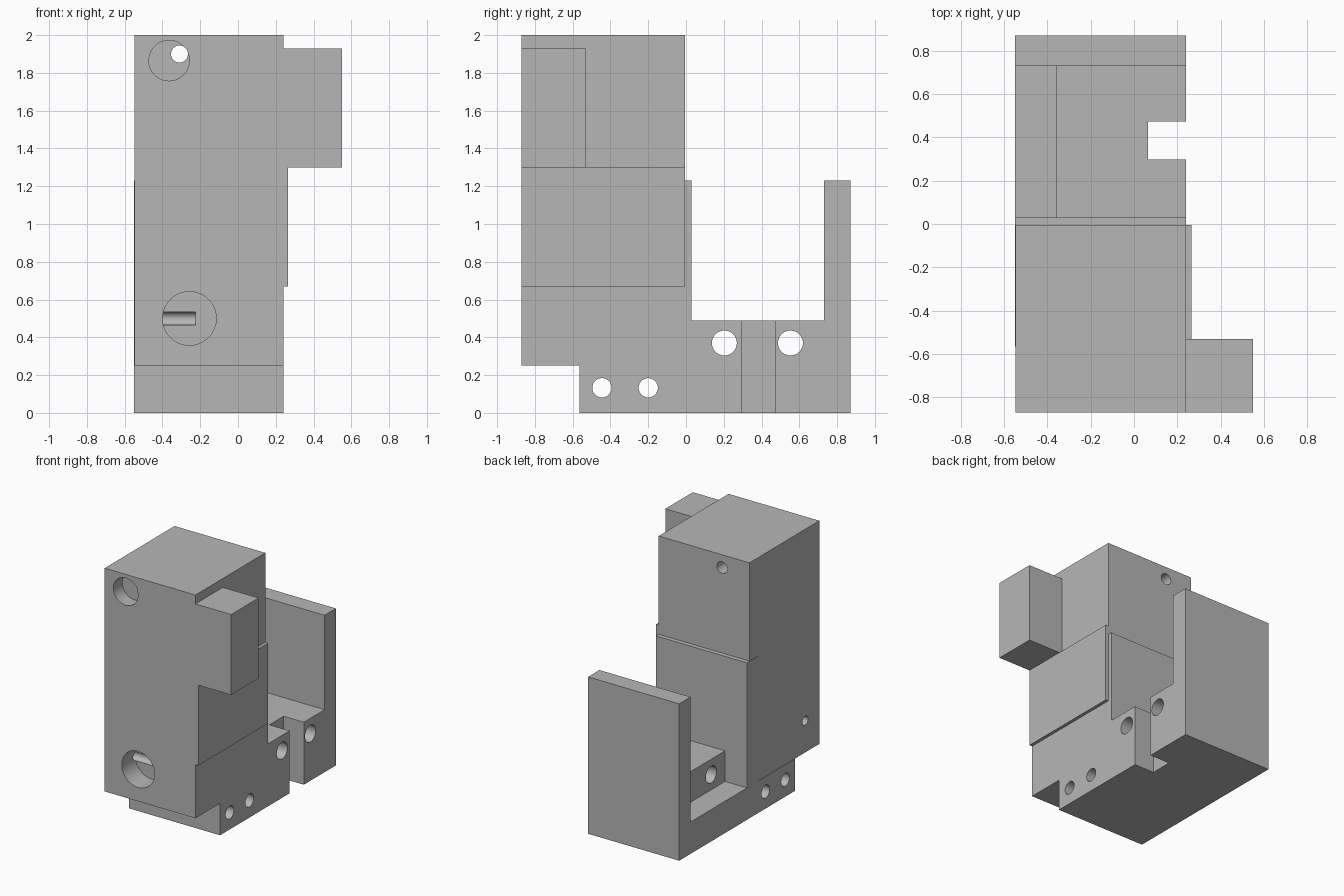
import bpy, bmesh, math
from mathutils import Matrix, Vector

if "Cube" in bpy.data.objects:
    bpy.data.objects.remove(bpy.data.objects["Cube"])

grey = bpy.data.materials.new("grey metal")
grey.diffuse_color = (0.47, 0.47, 0.47, 1)
grey.use_nodes = True
grey.node_tree.nodes["Principled BSDF"].inputs["Base Color"].default_value = grey.diffuse_color


def make_object(name, bm):
    bmesh.ops.recalc_face_normals(bm, faces=bm.faces)
    mesh = bpy.data.meshes.new(name)
    bm.to_mesh(mesh)
    bm.free()
    mesh.materials.append(grey)
    ob = bpy.data.objects.new(name, mesh)
    bpy.context.collection.objects.link(ob)
    return ob


def box(name, x, y, z):
    bm = bmesh.new()
    bmesh.ops.create_cube(bm, size=1)
    for v in bm.verts:
        v.co = Vector([(a + b) / 2 + c * (b - a) for (a, b), c in zip((x, y, z), v.co)])
    return make_object(name, bm)


def extrude_x(name, profile, x0, x1):
    bm = bmesh.new()
    face = bm.faces.new([bm.verts.new((x0, y, z)) for y, z in profile])
    new = bmesh.ops.extrude_face_region(bm, geom=[face])["geom"]
    bmesh.ops.translate(bm, vec=(x1 - x0, 0, 0),
                        verts=[g for g in new if isinstance(g, bmesh.types.BMVert)])
    return make_object(name, bm)


def cylinder(name, start, end, radius):
    a, b = Vector(start), Vector(end)
    bm = bmesh.new()
    rot = (b - a).to_track_quat('Z', 'Y').to_matrix().to_4x4()
    bmesh.ops.create_cone(bm, cap_ends=True, segments=48, radius1=radius, radius2=radius,
                          depth=(b - a).length, matrix=Matrix.Translation((a + b) / 2) @ rot)
    return make_object(name, bm)


# U-shaped bracket with a foot running under the upright block
body = extrude_x("bracket_body", [
    (-0.565, 0), (0.87, 0), (0.87, 1.23), (0.73, 1.23), (0.73, 0.25),
    (0.03, 0.25), (0.03, 1.23), (-0.11, 1.23), (-0.11, 0.25), (-0.565, 0.25)], -0.55, 0.24)

# Solid parts joined to the bracket
added = [
    box("upright_block", (-0.547, 0.24), (-0.87, -0.005), (0.25, 2.0)),
    box("side_pad", (0.1, 0.265), (-0.87, -0.005), (0.67, 1.30)),
    box("side_arm", (0.1, 0.55), (-0.87, -0.53), (1.30, 1.93)),
    box("raised_floor", (-0.36, 0.24), (0.0, 0.8), (0.1, 0.49)),
]

# Notch, front recesses and bored holes
removed = [
    box("notch", (0.065, 0.4), (0.297, 0.473), (-0.1, 0.6)),
    cylinder("upper_recess", (-0.365, -1, 1.865), (-0.365, -0.76, 1.865), 0.107),
    cylinder("upper_hole", (-0.31, -1, 1.90), (-0.31, 0.2, 1.90), 0.045),
    cylinder("lower_recess", (-0.257, -1, 0.50), (-0.257, -0.70, 0.50), 0.142),
    cylinder("side_hole", (-0.7, -0.695, 0.50), (-0.225, -0.695, 0.50), 0.035),
]
for y, z, r in [(-0.445, 0.133, 0.051), (-0.20, 0.133, 0.051),
                (0.203, 0.37, 0.066), (0.553, 0.37, 0.066)]:
    removed.append(cylinder("cross_hole", (-0.8, y, z), (0.5, y, z), r))

for operation, parts in (('UNION', added), ('DIFFERENCE', removed)):
    for part in parts:
        mod = body.modifiers.new(part.name, 'BOOLEAN')
        mod.operation = operation
        mod.solver = 'EXACT'
        mod.object = part

# Bake the joined shape and drop the helper solids
bpy.context.view_layer.update()
depsgraph = bpy.context.evaluated_depsgraph_get()
result = bpy.data.meshes.new_from_object(body.evaluated_get(depsgraph))
body.modifiers.clear()
body.data = result
result.materials.clear()
result.materials.append(grey)
for p in result.polygons:
    p.material_index = 0
for part in added + removed:
    bpy.data.objects.remove(part)

# Smooth the bores, keep the machined edges sharp
bpy.ops.object.select_all(action='DESELECT')
body.select_set(True)
bpy.context.view_layer.objects.active = body
bpy.ops.object.shade_smooth_by_angle(angle=math.radians(30))
